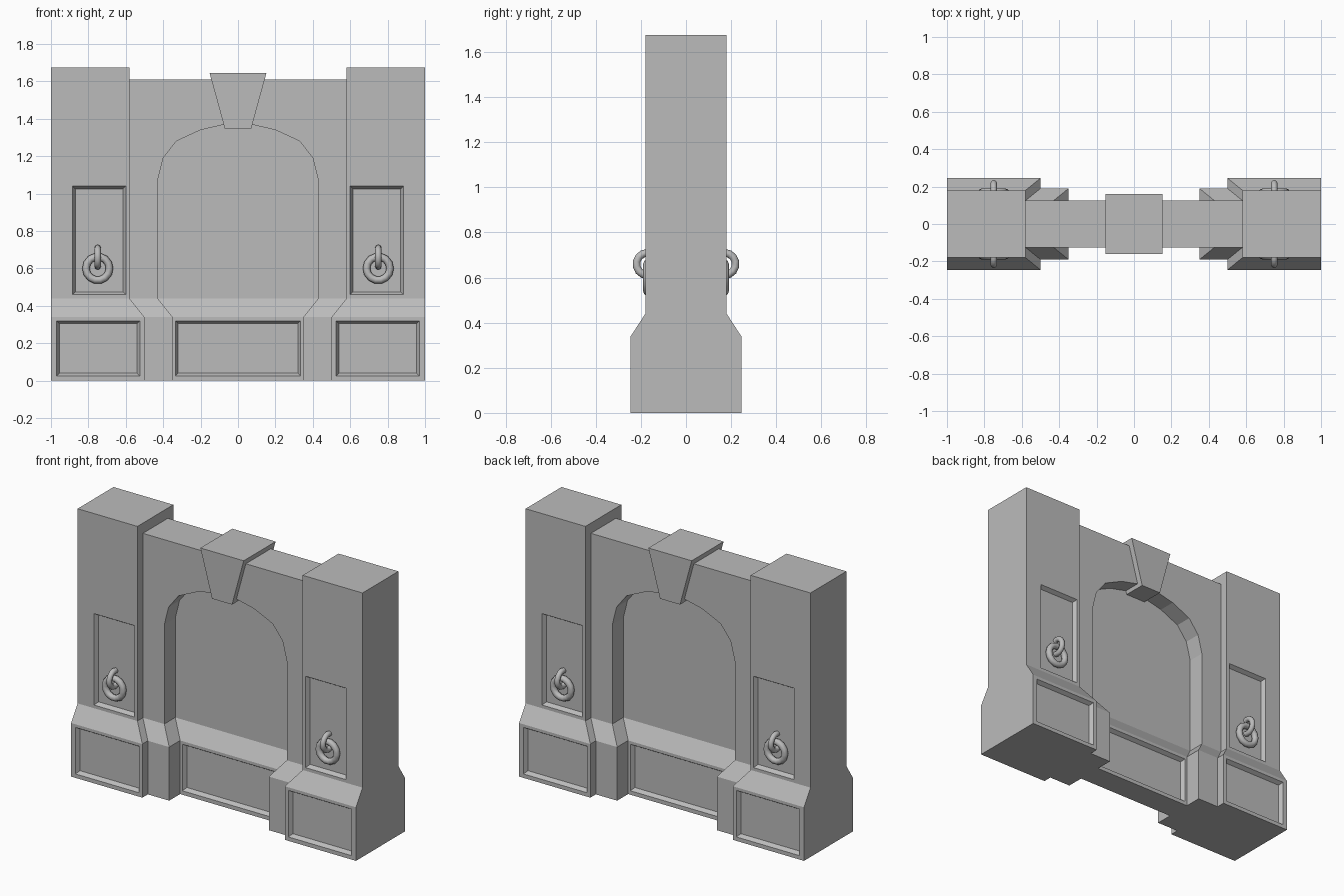
import bpy, bmesh, math

if "Cube" in bpy.data.objects:
    bpy.data.objects.remove(bpy.data.objects["Cube"])

stone = bpy.data.materials.new("grey_stone")
GREY = (0.5, 0.5, 0.5, 1)
stone.diffuse_color = GREY
stone.use_nodes = True
stone.node_tree.nodes["Principled BSDF"].inputs["Base Color"].default_value = GREY


def finish(name, bm, smooth=False):
    bmesh.ops.recalc_face_normals(bm, faces=bm.faces)
    for f in bm.faces:
        f.smooth = smooth
    mesh = bpy.data.meshes.new(name)
    bm.to_mesh(mesh)
    bm.free()
    mesh.materials.append(stone)
    obj = bpy.data.objects.new(name, mesh)
    bpy.context.collection.objects.link(obj)
    return obj


def tiers(levels):
    """Stack of rectangles (x0, x1, half depth, z) joined into a solid."""
    bm = bmesh.new()
    rings = [[bm.verts.new(p) for p in ((a, -d, z), (b, -d, z), (b, d, z), (a, d, z))]
             for a, b, d, z in levels]
    for low, high in zip(rings, rings[1:]):
        for i in range(4):
            j = (i + 1) % 4
            bm.faces.new((low[i], low[j], high[j], high[i]))
    bm.faces.new(rings[0])
    bm.faces.new(rings[-1])
    bmesh.ops.recalc_face_normals(bm, faces=bm.faces)
    return bm


def sunken_panel(bm, x0, x1, z0, z1, rim=0.015, depth=0.025):
    """Cut a bevelled recess into the front and back faces."""
    cx, cz = (x0 + x1) / 2, (z0 + z1) / 2

    def holds_centre(f):
        xs = [v.co.x for v in f.verts]
        zs = [v.co.z for v in f.verts]
        return (abs(f.normal.y) > 0.95 and min(xs) < cx < max(xs)
                and min(zs) < cz < max(zs))

    for co, no in (((x0, 0, 0), (1, 0, 0)), ((x1, 0, 0), (1, 0, 0)),
                   ((0, 0, z0), (0, 0, 1)), ((0, 0, z1), (0, 0, 1))):
        faces = [f for f in bm.faces if holds_centre(f)]
        geom = set(faces)
        for f in faces:
            geom.update(f.edges)
            geom.update(f.verts)
        bmesh.ops.bisect_plane(bm, geom=list(geom), plane_co=co, plane_no=no)
        bm.normal_update()
    bmesh.ops.inset_region(bm, faces=[f for f in bm.faces if holds_centre(f)],
                           thickness=rim, depth=-depth, use_even_offset=True)


def extrude_y(points, half_depth):
    """Extrude an x-z outline through the wall."""
    bm = bmesh.new()
    face = bm.faces.new([bm.verts.new((x, -half_depth, z)) for x, z in points])
    out = bmesh.ops.extrude_face_region(bm, geom=[face])
    for v in out["geom"]:
        if isinstance(v, bmesh.types.BMVert):
            v.co.y = half_depth
    return bm


def torus(name, location, major, minor, rotation, sides=14, tube=8):
    bpy.ops.mesh.primitive_torus_add(location=location, rotation=rotation,
                                     major_radius=major, minor_radius=minor,
                                     major_segments=sides, minor_segments=tube)
    obj = bpy.context.object
    obj.name = name
    obj.data.materials.append(stone)
    bpy.ops.object.shade_smooth()


FOOT, SLOPE = 0.34, 0.44  # top of plinth, top of its sloped shoulder

for side, s in (("left", 1), ("right", -1)):
    # Pillar with flared plinth and two sunken panels
    bm = tiers([(0.5, 1, 0.245, 0), (0.5, 1, 0.245, FOOT),
                (0.58, 1, 0.18, SLOPE), (0.58, 1, 0.18, 1.675)])
    sunken_panel(bm, 0.525, 0.97, 0.025, 0.32)
    sunken_panel(bm, 0.6, 0.885, 0.46, 1.04)
    bmesh.ops.scale(bm, vec=(s, 1, 1), verts=bm.verts)
    finish(side + "_pillar", bm)

    # Foot of the arch
    bm = tiers([(0.35, 0.6, 0.19, 0), (0.35, 0.6, 0.19, FOOT), (0.43, 0.6, 0.125, SLOPE)])
    bmesh.ops.scale(bm, vec=(s, 1, 1), verts=bm.verts)
    finish(side + "_arch_foot", bm)

    # Hanging rings and their staples, front and back
    for face, d in (("front", -1), ("back", 1)):
        torus(f"{side}_{face}_ring", (s * 0.75, d * 0.17, 0.6), 0.063, 0.02,
              (math.pi / 2, 0, 0))
        torus(f"{side}_{face}_staple", (s * 0.75, d * 0.17, 0.66), 0.05, 0.017,
              (0, math.pi / 2, 0))

# Arched wall
arch = [(0.43, SLOPE), (0.43, 1.07), (0.40, 1.19), (0.33, 1.28), (0.20, 1.34), (0.07, 1.37)]
half = [(0.6, 1.61), (0.6, SLOPE)] + arch
finish("arch_wall", extrude_y(half + [(-x, z) for x, z in reversed(half)], 0.125))

# Recessed infill with its own plinth
bm = tiers([(-0.45, 0.45, 0.08, 0), (-0.45, 0.45, 0.08, FOOT),
            (-0.45, 0.45, 0.015, SLOPE), (-0.45, 0.45, 0.015, 1.45)])
sunken_panel(bm, -0.335, 0.335, 0.025, 0.32)
finish("arch_infill", bm)

# Keystone
finish("keystone", tiers([(-0.07, 0.07, 0.16, 1.345), (-0.152, 0.152, 0.16, 1.645)]))
